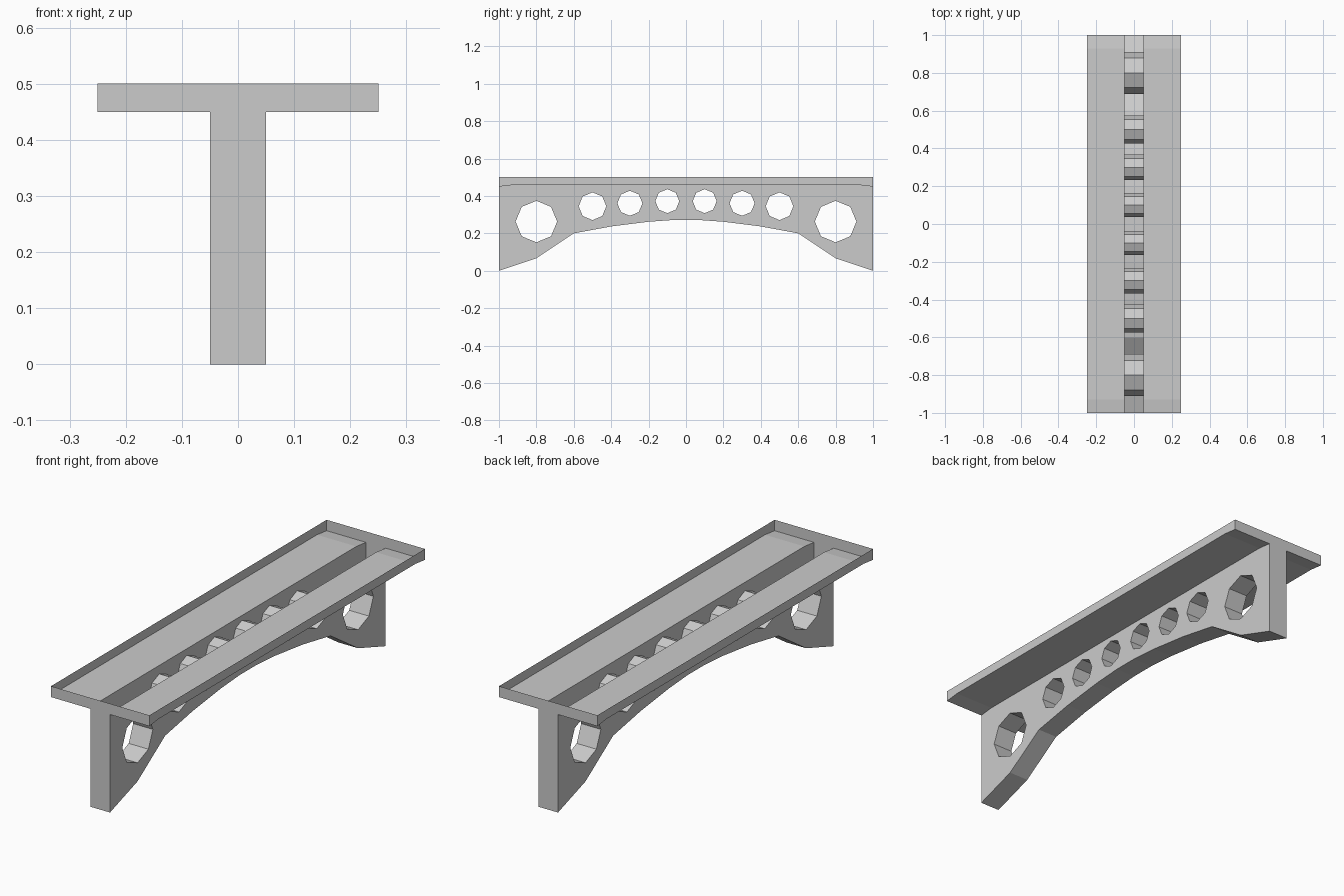
import bpy, bmesh, math
from mathutils import Matrix

if "Cube" in bpy.data.objects:
    bpy.data.objects.remove(bpy.data.objects["Cube"])

grey = bpy.data.materials.new("light_grey")
grey.diffuse_color = (0.6, 0.6, 0.6, 1)
grey.use_nodes = True
grey.node_tree.nodes["Principled BSDF"].inputs["Base Color"].default_value = grey.diffuse_color

# underside of the deck along y: (y, z), dipping slightly at both ends
DECK_LINE = [(-1, 0.45), (-0.93, 0.458), (0.93, 0.458), (1, 0.45)]
HALF_WEB, HALF_DECK, TOP = 0.05, 0.25, 0.5


def finish(bm, name, is_open):
    """Orient a closed shell outward, then remove the faces left open."""
    bmesh.ops.remove_doubles(bm, verts=bm.verts, dist=1e-5)
    bmesh.ops.recalc_face_normals(bm, faces=bm.faces)
    bm.normal_update()
    gone = [f for f in bm.faces if is_open(f.normal, f.calc_center_median())]
    bmesh.ops.delete(bm, geom=gone, context='FACES')
    mesh = bpy.data.meshes.new(name)
    bm.to_mesh(mesh)
    bm.free()
    mesh.materials.clear()
    mesh.materials.append(grey)
    for p in mesh.polygons:
        p.use_smooth = False
    obj = bpy.data.objects.new(name, mesh)
    bpy.context.collection.objects.link(obj)


# arched web with octagonal holes, drawn as a filled curve in the y-z plane
half_arch = [(1, 0), (0.8, 0.067), (0.6, 0.2), (0.4, 0.237), (0.2, 0.262), (0.06, 0.272)]
outline = half_arch + [(-y, z) for y, z in reversed(half_arch)] + DECK_LINE
loops = [outline]
for y, z, r in [(0.8, 0.263, 0.111), (0.5, 0.345, 0.074),
                (0.3, 0.361, 0.067), (0.1, 0.372, 0.064)]:
    for side in (-1, 1):
        loops.append([(side * y + r * math.cos(i * math.pi / 4),
                       z + r * math.sin(i * math.pi / 4)) for i in range(8)])

curve = bpy.data.curves.new("web_profile", 'CURVE')
curve.dimensions = '2D'
curve.fill_mode = 'BOTH'
curve.extrude = HALF_WEB
for pts in loops:
    s = curve.splines.new('POLY')
    s.points.add(len(pts) - 1)
    for p, (y, z) in zip(s.points, pts):
        p.co = (y, z, 0, 1)
    s.use_cyclic_u = True
helper = bpy.data.objects.new("web_profile", curve)
bpy.context.collection.objects.link(helper)
bpy.context.view_layer.update()
bm = bmesh.new()
bm.from_mesh(helper.evaluated_get(bpy.context.evaluated_depsgraph_get()).to_mesh())
bpy.data.objects.remove(helper)
# curve x, y, z become world y, z, x
bm.transform(Matrix(((0, 0, 1, 0), (1, 0, 0, 0), (0, 1, 0, 0), (0, 0, 0, 1))))
finish(bm, "arched_web", lambda n, c: n.z > 0.9 and c.z > 0.44)

# deck tray: open on top, slotted over the hollow web
bm = bmesh.new()
rings = []
for y, z in DECK_LINE:
    section = [(-HALF_DECK, TOP), (-HALF_DECK, z), (-HALF_WEB, z),
               (HALF_WEB, z), (HALF_DECK, z), (HALF_DECK, TOP)]
    rings.append([bm.verts.new((x, y, h)) for x, h in section])
for a, b in zip(rings, rings[1:]):
    for i in range(6):
        j = (i + 1) % 6
        bm.faces.new((a[i], a[j], b[j], b[i]))
bm.faces.new(rings[0])
bm.faces.new(rings[-1])
finish(bm, "deck_tray", lambda n, c: n.z > 0.9 or (n.z < -0.9 and abs(c.x) < HALF_WEB))
